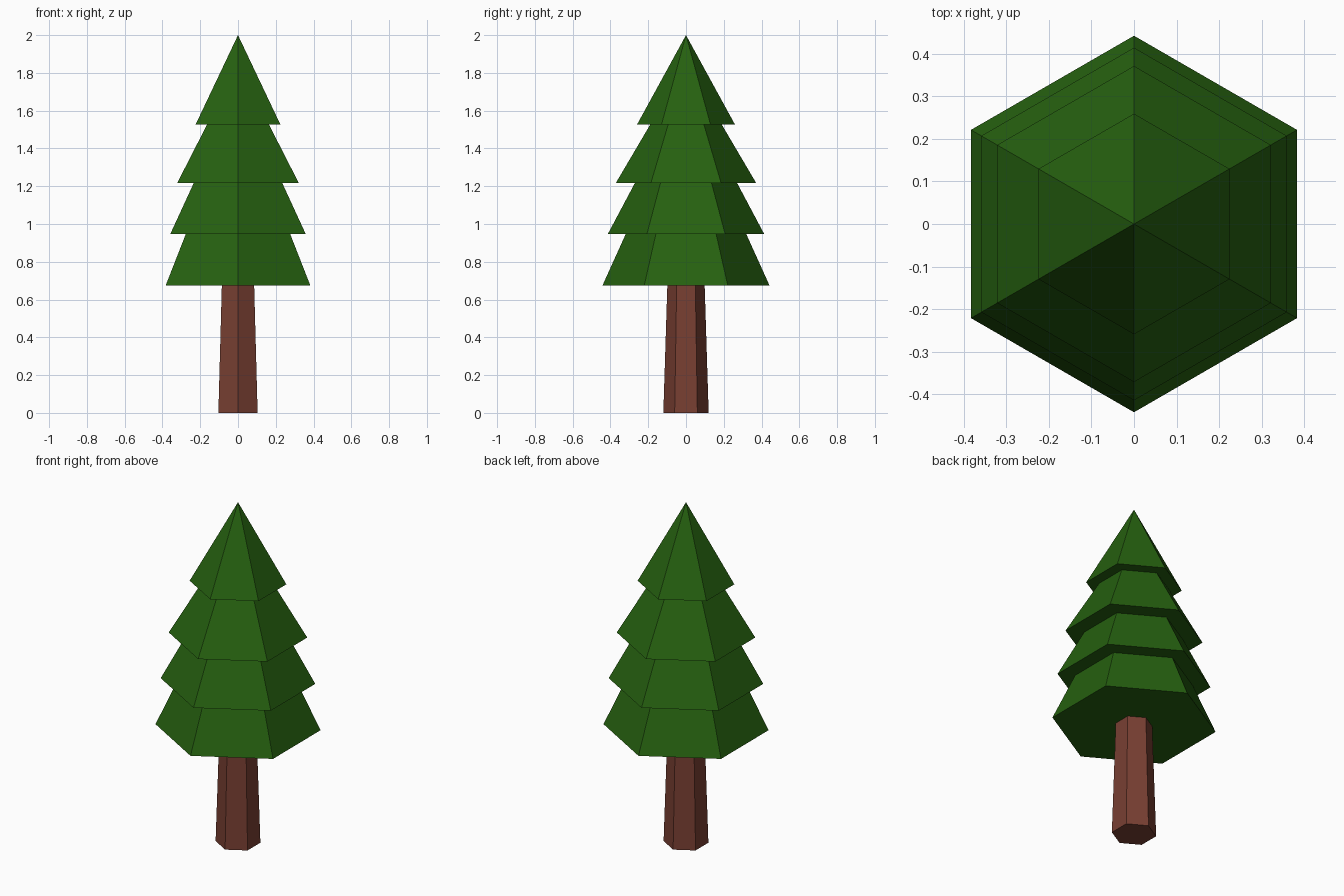
import bpy, bmesh, math

if "Cube" in bpy.data.objects:
    bpy.data.objects.remove(bpy.data.objects["Cube"])


def material(name, rgb):
    m = bpy.data.materials.new(name)
    m.diffuse_color = (*rgb, 1.0)
    m.use_nodes = True
    m.node_tree.nodes["Principled BSDF"].inputs["Base Color"].default_value = m.diffuse_color
    return m


GREEN = material("pine green", (0.019, 0.119, 0.005))
BROWN = material("bark brown", (0.188, 0.050, 0.032))


def hex_frustum(name, z0, r0, z1, r1, mat):
    """Closed six-sided frustum with corners on the y axis; r1 = 0 gives a point."""
    bm = bmesh.new()
    angles = [math.radians(90 + 60 * i) for i in range(6)]

    def ring(r, z):
        return [bm.verts.new((r * math.cos(a), r * math.sin(a), z)) for a in angles]

    low = ring(r0, z0)
    bm.faces.new(low[::-1])
    if r1 > 0:
        high = ring(r1, z1)
        bm.faces.new(high)
    else:
        tip = bm.verts.new((0, 0, z1))
    for i in range(6):
        j = (i + 1) % 6
        bm.faces.new((low[i], low[j], high[j], high[i]) if r1 > 0
                     else (low[i], low[j], tip))
    mesh = bpy.data.meshes.new(name)
    bm.to_mesh(mesh)
    bm.free()
    mesh.materials.append(mat)
    obj = bpy.data.objects.new(name, mesh)
    bpy.context.collection.objects.link(obj)
    return obj


# Trunk, running slightly up into the foliage
hex_frustum("trunk", 0.0, 0.12, 0.70, 0.098, BROWN)

# Foliage tiers: base height, base radius, radius where the next tier starts
tiers = [(0.675, 0.442, 0.319), (0.947, 0.414, 0.270),
         (1.218, 0.371, 0.189), (1.527, 0.259, 0.0)]
OVERLAP = 0.03
for i, (z, r, r_top) in enumerate(tiers):
    if r_top > 0:
        z_next = tiers[i + 1][0]
        slope = (r - r_top) / (z_next - z)
        hex_frustum(f"foliage_tier_{i + 1}", z, r, z_next + OVERLAP,
                    r_top - slope * OVERLAP, GREEN)
    else:
        hex_frustum("foliage_top", z, r, 2.0, 0.0, GREEN)
